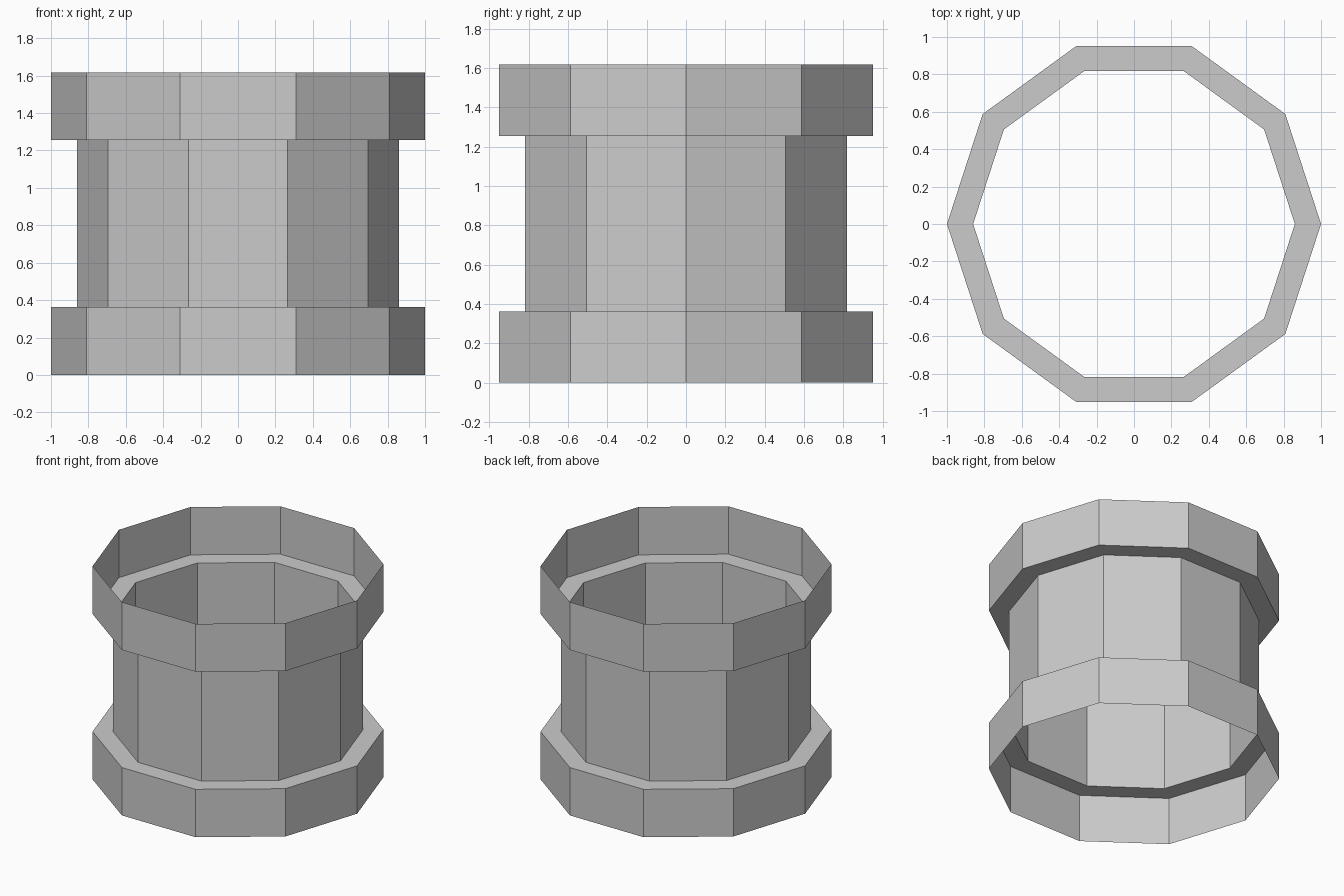
import bpy, bmesh, math

if "Cube" in bpy.data.objects:
    bpy.data.objects.remove(bpy.data.objects["Cube"])

SIDES = 10
# Open shell profile (radius, height): lower rim, ledge, waist, ledge, upper rim
PROFILE = [(1.0, 0.0), (1.0, 0.363), (0.86, 0.363),
           (0.86, 1.255), (1.0, 1.255), (1.0, 1.618)]


def lathe(name, profile, sides):
    bm = bmesh.new()
    rings = []
    for r, z in profile:
        rings.append([bm.verts.new((r * math.cos(i * math.tau / sides),
                                    r * math.sin(i * math.tau / sides), z))
                      for i in range(sides)])
    for low, high in zip(rings, rings[1:]):
        for i in range(sides):
            j = (i + 1) % sides
            bm.faces.new((low[i], low[j], high[j], high[i]))
    mesh = bpy.data.meshes.new(name)
    bm.to_mesh(mesh)
    bm.free()
    obj = bpy.data.objects.new(name, mesh)
    bpy.context.collection.objects.link(obj)
    return obj


# Ten-sided open collar with a wider rim at each end
lathe("flanged_collar", PROFILE, SIDES)
